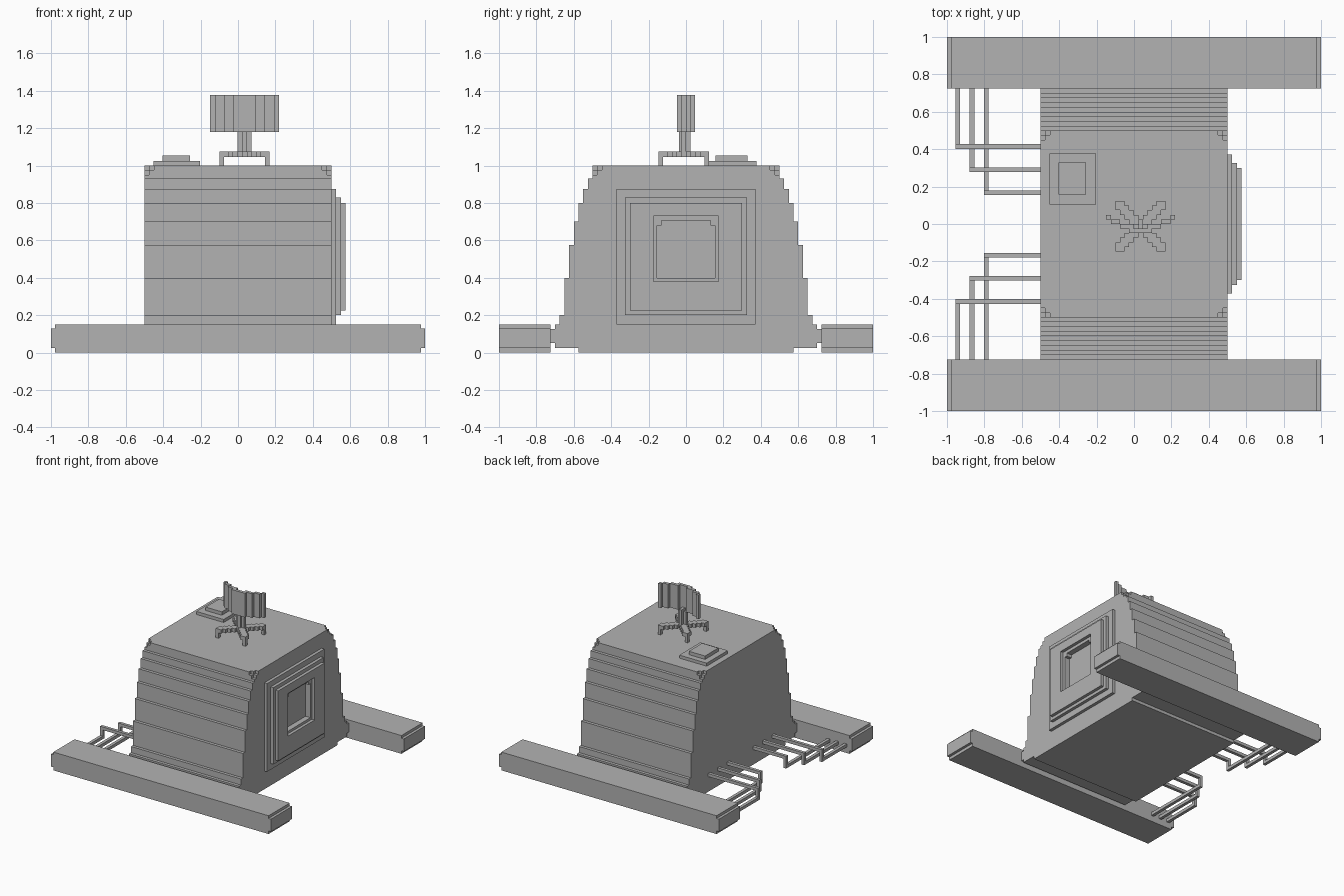
import bpy
import bmesh

old = bpy.data.objects.get("Cube")
if old:
    bpy.data.objects.remove(old, do_unlink=True)

grey = bpy.data.materials.new("plain_grey")
grey.use_nodes = True
grey.diffuse_color = (0.45, 0.45, 0.45, 1)
grey.node_tree.nodes["Principled BSDF"].inputs["Base Color"].default_value = (0.45, 0.45, 0.45, 1)

V = 0.025  # building block size


def finish(name, bm):
    bmesh.ops.recalc_face_normals(bm, faces=bm.faces)
    mesh = bpy.data.meshes.new(name)
    bm.to_mesh(mesh)
    bm.free()
    mesh.materials.append(grey)
    obj = bpy.data.objects.new(name, mesh)
    bpy.context.collection.objects.link(obj)
    return obj


def loft(name, loops):
    """Skin a list of vertex loops and cap both ends."""
    bm = bmesh.new()
    rings = [[bm.verts.new(p) for p in loop] for loop in loops]
    for a, b in zip(rings, rings[1:]):
        for i in range(len(a)):
            j = (i + 1) % len(a)
            bm.faces.new((a[i], a[j], b[j], b[i]))
    bm.faces.new(rings[0])
    bm.faces.new(rings[-1])
    return finish(name, bm)


def boxes(name, spans):
    """One object from boxes given as (x0, x1, y0, y1, z0, z1)."""
    bm = bmesh.new()
    for s in spans:
        verts = bmesh.ops.create_cube(bm, size=1)["verts"]
        for v in verts:
            v.co = [s[2 * k] if v.co[k] < 0 else s[2 * k + 1] for k in range(3)]
    return finish(name, bm)


# Body: stepped side profile extruded across x
outline = [(0.575, 0), (0.575, V), (0.7, V), (0.7, 0.05), (0.725, 0.05), (0.725, 0.125), (0.7, 0.125)]
width = 0.7
for z in (0.15, 0.2, 0.4, 0.575, 0.7, 0.8, 0.875, 0.93):
    if z > 0.15:
        outline.append((width, z))
    else:
        outline.append((width, z))
    width -= V
    outline.append((width, z))
outline.append((0.5, 0.95))
profile = outline + [(-y, z) for y, z in reversed(outline)]
loft("body", [[(x, y, z) for y, z in profile] for x in (-0.5, 0.5)])

# Roof layers with notched corners
boxes("roof", [(-w, w, -d, d, 0.95, top) for w, d, top in (
    (0.475, 0.5, 0.975), (0.5, 0.475, 0.975),
    (0.45, 0.5, 1), (0.475, 0.475, 1), (0.5, 0.45, 1))])

# Long beams with short end steps
for name, y0, y1 in (("front_beam", -1, -0.725), ("back_beam", 0.725, 1)):
    boxes(name, [(-0.978, 0.978, y0, y1, 0, 0.15)]
          + [(min(s, s * 0.978), max(s, s * 0.978), y0, y1, V, 0.128) for s in (-1, 1)])

# Side panel: raised plates stepping in to a recessed window
steps = [(0.5, 0.372, 0.15, 0.875), (0.525, 0.372, 0.15, 0.875),
         (0.525, 0.325, 0.2, 0.83), (0.55, 0.325, 0.2, 0.83),
         (0.55, 0.3, 0.225, 0.8), (0.575, 0.3, 0.225, 0.8),
         (0.575, 0.175, 0.38, 0.73), (0.55, 0.175, 0.38, 0.73),
         (0.55, 0.155, 0.4, 0.705), (0.505, 0.155, 0.4, 0.705)]
loft("window_panel", [[(x, -h, a), (x, h, a), (x, h, b), (x, -h, b)] for x, h, a, b in steps])
boxes("window_corners", [(0.505, 0.55, y, y + V, 0.68, 0.705) for y in (-0.155, 0.13)])

# Roof hatch
boxes("hatch", [(-0.452, -0.203, 0.104, 0.377, 1, 1.025),
                (-0.404, -0.257, 0.157, 0.33, 1.025, 1.053)])

# Bent rails from the body down to each beam
rails = []
for s in (-1, 1):
    for x, y in ((-0.955, 0.402), (-0.879, 0.278), (-0.803, 0.154)):
        near, far = sorted((s * y, s * (y + V)))
        run = sorted((s * y, s * 0.73))
        rails += [(x, -0.5, near, far, 0.125, 0.15),
                  (x, x + V, near, far, 0.05, 0.15),
                  (x, x + V, *run, 0.05, 0.075)]
boxes("rails", rails)

# Antenna stand: four diagonal stepped legs with feet
C = 0.0245
cx, cy = 0.035, -0.012


def cells(i0, i1, j0, j1, z0, z1):
    return (cx + (i0 - 0.5) * C, cx + (i1 + 0.5) * C,
            cy + (j0 - 0.5) * C, cy + (j1 + 0.5) * C, z0, z1)


legs = [cells(0, 0, 0, 0, 1.045, 1.076)]
for sx in (-1, 1):
    for sy in (-1, 1):
        for i in range(1, 6):
            a, b = sorted((sx * i, sx * (i - 1)))
            c, d = sorted((sy * i, sy * (i - 1)))
            legs.append(cells(a, b, c, d, 1.045, 1.076))
        legs.append(cells(5 * sx, 5 * sx, 5 * sy, 5 * sy, 1, 1.045))
boxes("antenna_legs", legs)
boxes("antenna_post", [cells(-1, 1, 0, 0, 1.07, 1.18), cells(0, 0, -0.5, 1, 1.07, 1.2)])

# Antenna dish: curved wall of upright slats
dish = [cells(-2, 2, -1, -1, 1.18, 1.378)]
for s in (-1, 1):
    for i0, i1, j in ((3, 4, 0), (5, 6, 1), (7, 7, 2)):
        a, b = sorted((s * i0, s * i1))
        dish.append(cells(a, b, j, j, 1.18, 1.378))
    dish.append(cells(2 * s, 2 * s, -1, 0, 1.18, 1.378))
boxes("antenna_dish", dish)
